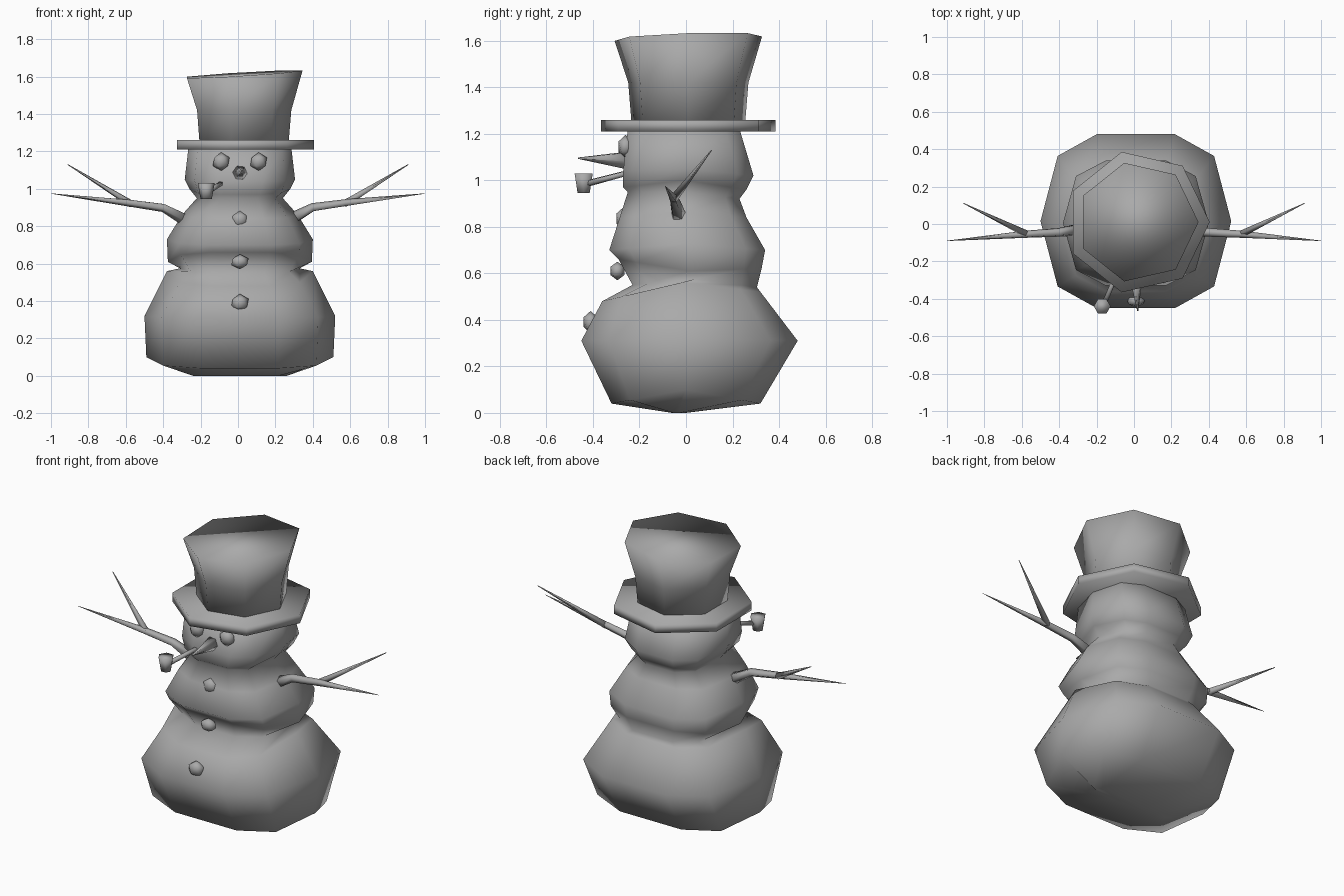
import bpy, bmesh, math
from mathutils import Vector

cube = bpy.data.objects.get("Cube")
if cube:
    bpy.data.objects.remove(cube, do_unlink=True)

GREY = (0.4, 0.4, 0.4, 1)
mat = bpy.data.materials.new("plain grey")
mat.use_nodes = True
mat.diffuse_color = GREY
mat.node_tree.nodes["Principled BSDF"].inputs["Base Color"].default_value = GREY


def finish(bm, name):
    bmesh.ops.recalc_face_normals(bm, faces=bm.faces)
    mesh = bpy.data.meshes.new(name)
    bm.to_mesh(mesh)
    bm.free()
    mesh.materials.append(mat)
    mesh.shade_smooth()
    obj = bpy.data.objects.new(name, mesh)
    bpy.context.collection.objects.link(obj)
    return obj


def loft(name, rings):
    """Skin a stack of closed rings and cap both ends."""
    bm = bmesh.new()
    loops = [[bm.verts.new(p) for p in ring] for ring in rings]
    count = len(loops[0])
    for low, high in zip(loops, loops[1:]):
        for i in range(count):
            j = (i + 1) % count
            bm.faces.new((low[i], low[j], high[j], high[i]))
    bm.faces.new(loops[0][::-1])
    bm.faces.new(loops[-1])
    return finish(bm, name)


def polygon(sides, radius, z, cx=0.02, cy=0.01, tilt=(0, 0)):
    ring = []
    for i in range(sides):
        a = math.tau * i / sides
        x, y = radius * math.cos(a), radius * math.sin(a)
        ring.append((cx + x, cy + y, z + tilt[0] * x + tilt[1] * y))
    return ring


def tube(name, points, radii, sides=5):
    """Tapered straight-sided limb through the given points."""
    pts = [Vector(p) for p in points]
    rings = []
    for i, (p, r) in enumerate(zip(pts, radii)):
        along = (pts[min(i + 1, len(pts) - 1)] - pts[max(i - 1, 0)]).normalized()
        side = along.cross(Vector((0.1, 0.3, 1))).normalized()
        up = side.cross(along)
        rings.append([p + r * (math.cos(a) * side + math.sin(a) * up)
                      for a in (math.tau * k / sides for k in range(sides))])
    return loft(name, rings)


def lump(name, centre, size):
    bm = bmesh.new()
    bmesh.ops.create_icosphere(bm, subdivisions=1, radius=1)
    for v in bm.verts:
        v.co = Vector(centre) + Vector(a * b for a, b in zip(v.co, size))
    return finish(bm, name)


# Body: one ten-sided skin, pinched at the waist and neck
quarter = [(1, 0), (0.82, 0.75), (0.41, 1)]
half = quarter + [(-x, y) for x, y in reversed(quarter)]
plan = half + [(x, -y) for x, y in half[-2:0:-1]]


def body_ring(z_front, z_side, z_back, rx, y_front, y_back):
    mid, reach = (y_front + y_back) / 2, (y_back - y_front) / 2
    ring = []
    for px, py in plan:
        z_end = z_back if py > 0 else z_front
        ring.append((0.01 + px * rx, mid + py * reach,
                     z_side + (z_end - z_side) * abs(py)))
    return ring


body_sections = [
    (0, 0, 0, 0.25, -0.06, 0),
    (0.04, 0.1, 0.04, 0.5, -0.32, 0.32),
    (0.31, 0.32, 0.31, 0.51, -0.45, 0.48),
    (0.48, 0.56, 0.52, 0.39, -0.36, 0.32),
    (0.55, 0.575, 0.54, 0.32, -0.23, 0.305),
    (0.66, 0.61, 0.62, 0.385, -0.29, 0.325),
    (0.7, 0.73, 0.7, 0.39, -0.33, 0.34),
    (0.84, 0.86, 0.84, 0.31, -0.285, 0.26),
    (0.95, 0.95, 0.92, 0.23, -0.25, 0.23),
    (0.97, 1.0, 0.96, 0.27, -0.27, 0.26),
    (1.04, 1.05, 1.02, 0.295, -0.27, 0.29),
    (1.22, 1.22, 1.22, 0.275, -0.25, 0.23),
]
loft("body", [body_ring(*s) for s in body_sections])

# Seven-sided hat with a flared, slightly tilted crown
loft("hat_brim", [polygon(7, 0.385, z) for z in (1.21, 1.26)])
loft("hat_crown", [polygon(7, 0.25, 1.24), polygon(7, 0.265, 1.42),
                   polygon(7, 0.325, 1.613, tilt=(0.06, 0.03))])

# Eyes and buttons
for side, x in (("right", -0.09), ("left", 0.11)):
    lump(side + "_eye", (x, -0.26, 1.145), (0.05, 0.035, 0.05))
for name, y, z, h in (("top", -0.27, 0.835, 0.048), ("middle", -0.295, 0.61, 0.04),
                      ("bottom", -0.41, 0.39, 0.048)):
    lump(name + "_button", (0.01, y, z), (0.052, 0.035, h))

# Nose and pipe
tube("nose", [(0.01, -0.25, 1.085), (0.02, -0.465, 1.095)], [0.042, 0.003], 6)
tube("pipe_stem", [(-0.08, -0.24, 1.035), (-0.16, -0.43, 0.985)], [0.012, 0.015])
loft("pipe_bowl", [polygon(6, r, z, -0.17, -0.44)
                   for r, z in ((0.03, 0.945), (0.045, 1.03))])

# Forked twig arms
for side, s in (("right", -1), ("left", 1)):
    tube(side + "_arm",
         [(s * 0.29, -0.03, 0.84), (s * 0.4, -0.045, 0.9),
          (s * 0.58, -0.055, 0.925), (s, -0.09, 0.975)],
         [0.034, 0.024, 0.02, 0.001])
    tube(side + "_twig", [(s * 0.57, -0.055, 0.92), (s * 0.91, 0.11, 1.13)],
         [0.02, 0.002])
